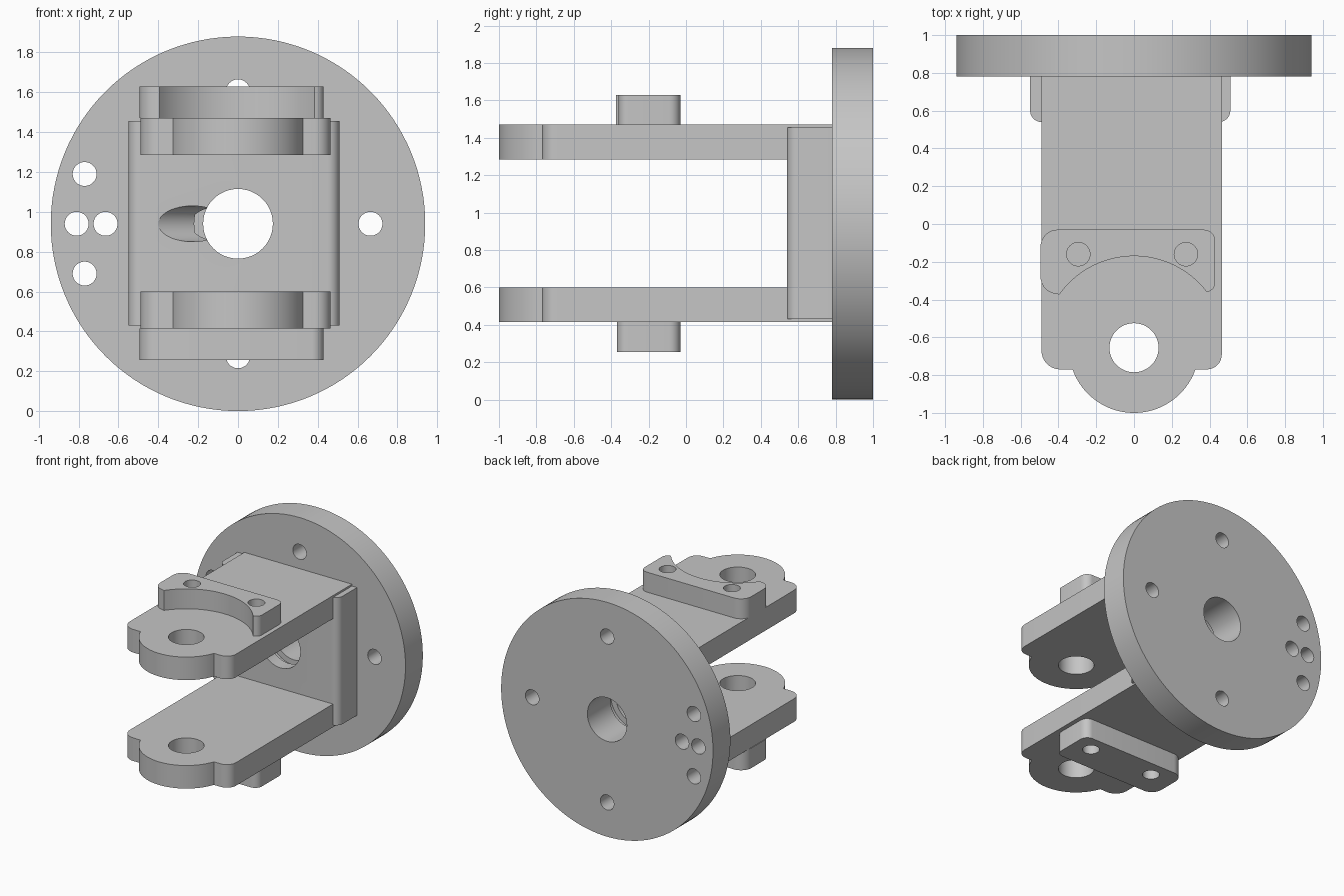
import bpy, bmesh
from math import sin, cos, radians, pi
from mathutils import Vector

cube = bpy.data.objects.get("Cube")
if cube:
    bpy.data.objects.remove(cube, do_unlink=True)

grey = bpy.data.materials.new("machined grey")
grey.use_nodes = True
tone = (0.56, 0.56, 0.56, 1)
grey.diffuse_color = tone
grey.node_tree.nodes["Principled BSDF"].inputs["Base Color"].default_value = tone

MID = 0.94          # height of the flange axis
PIN_Y = -0.655      # pivot position on the arms


def finish(name, bm):
    bmesh.ops.recalc_face_normals(bm, faces=bm.faces[:])
    mesh = bpy.data.meshes.new(name)
    bm.to_mesh(mesh)
    bm.free()
    mesh.materials.append(grey)
    ob = bpy.data.objects.new(name, mesh)
    bpy.context.collection.objects.link(ob)
    return ob


def arc(cx, cy, r, a0, a1, n=8):
    angles = [radians(a0 + (a1 - a0) * i / n) for i in range(n + 1)]
    return [(cx + r * cos(a), cy + r * sin(a)) for a in angles]


def plate(name, outline, z0, z1):
    bm = bmesh.new()
    face = bm.faces.new([bm.verts.new((x, y, z0)) for x, y in outline])
    top = bmesh.ops.extrude_face_region(bm, geom=[face])["geom"]
    moved = [v for v in top if isinstance(v, bmesh.types.BMVert)]
    bmesh.ops.translate(bm, verts=moved, vec=(0, 0, z1 - z0))
    return finish(name, bm)


def rod(name, start, end, r, sides=48):
    start, end = Vector(start), Vector(end)
    bm = bmesh.new()
    bmesh.ops.create_cone(bm, cap_ends=True, segments=sides, radius1=r,
                          radius2=r, depth=(end - start).length)
    turn = (end - start).to_track_quat("Z", "Y").to_matrix().to_4x4()
    bm.transform(turn)
    bmesh.ops.translate(bm, verts=bm.verts[:], vec=(start + end) / 2)
    return finish(name, bm)


def select(ob):
    bpy.ops.object.select_all(action="DESELECT")
    ob.select_set(True)
    bpy.context.view_layer.objects.active = ob


def cut(ob, cutters):
    select(ob)
    for c in cutters:
        mod = ob.modifiers.new("cut", "BOOLEAN")
        mod.operation, mod.solver, mod.object = "DIFFERENCE", "EXACT", c
        bpy.ops.object.modifier_apply(modifier=mod.name)
        bpy.data.objects.remove(c, do_unlink=True)


def smooth(ob):
    select(ob)
    bpy.ops.object.shade_smooth_by_angle(angle=radians(30))


def y_hole(x, z, r, y0=0.4, y1=1.1):
    return rod("cutter", (x, y0, z), (x, y1, z), r)


# Round flange with bolt holes and central bore
flange = rod("flange", (0, 0.78, MID), (0, 1, MID), MID, 128)
bolts = [(0, 0.665), (0, -0.665), (0.665, 0), (-0.665, 0),
         (-0.81, 0), (-0.77, 0.25), (-0.77, -0.25)]
cut(flange, [y_hole(x, MID + z, 0.06) for x, z in bolts] + [y_hole(0, MID, 0.175)])

# Rounded mounting block with bore, inner groove and slanted feed hole
block = plate("mounting_block",
              [(0.51, 0.78), (-0.55, 0.78)] + arc(-0.49, 0.6, 0.06, 180, 270)
              + arc(0.45, 0.6, 0.06, 270, 360), 0.43, 1.455)
slant = Vector((cos(radians(32)), sin(radians(32)), 0))
mouth = Vector((-0.23, 0.54, MID))
cut(block, [y_hole(0, MID, 0.175), y_hole(0, MID, 0.22, 0.64, 0.71),
            rod("cutter", mouth - slant * 0.5, mouth + slant * 0.27, 0.09)])

# Two clevis arms with a round nose and pivot hole
arm_outline = ([(0.465, 0.78), (-0.49, 0.78)] + arc(-0.39, -0.67, 0.1, 180, 270)
               + arc(0, PIN_Y, 0.345, 199.5, 340.5, 40)
               + arc(0.385, -0.69, 0.08, 270, 360))
arms = []
for name, z0, z1 in (("lower_arm", 0.415, 0.6), ("upper_arm", 1.285, 1.47)):
    arm = plate(name, arm_outline, z0, z1)
    cut(arm, [rod("cutter", (0, PIN_Y, z0 - 0.1), (0, PIN_Y, z1 + 0.1), 0.13)])
    arms.append(arm)

# Outer pads: the upper one is scooped around the pivot
pad_back = arc(0.37, -0.09, 0.06, 0, 90) + arc(-0.405, -0.12, 0.09, 90, 180)
left_corner = arc(-0.405, -0.28, 0.09, 180, 265)
scooped = (pad_back + left_corner + arc(0, PIN_Y, 0.485, 144.5, 37.5, 32)
           + arc(0.38, -0.31, 0.05, -70, 0))
straight = pad_back + left_corner + arc(0.37, -0.31, 0.06, 270, 360)
pads = []
for name, outline, z0, z1 in (("upper_pad", scooped, 1.47, 1.63),
                              ("lower_pad", straight, 0.255, 0.415)):
    pad = plate(name, outline, z0, z1)
    cut(pad, [rod("cutter", (x, -0.16, z0 - 0.1), (x, -0.16, z1 + 0.1), 0.062)
              for x in (-0.295, 0.275)])
    pads.append(pad)

for ob in [flange, block] + arms + pads:
    smooth(ob)
